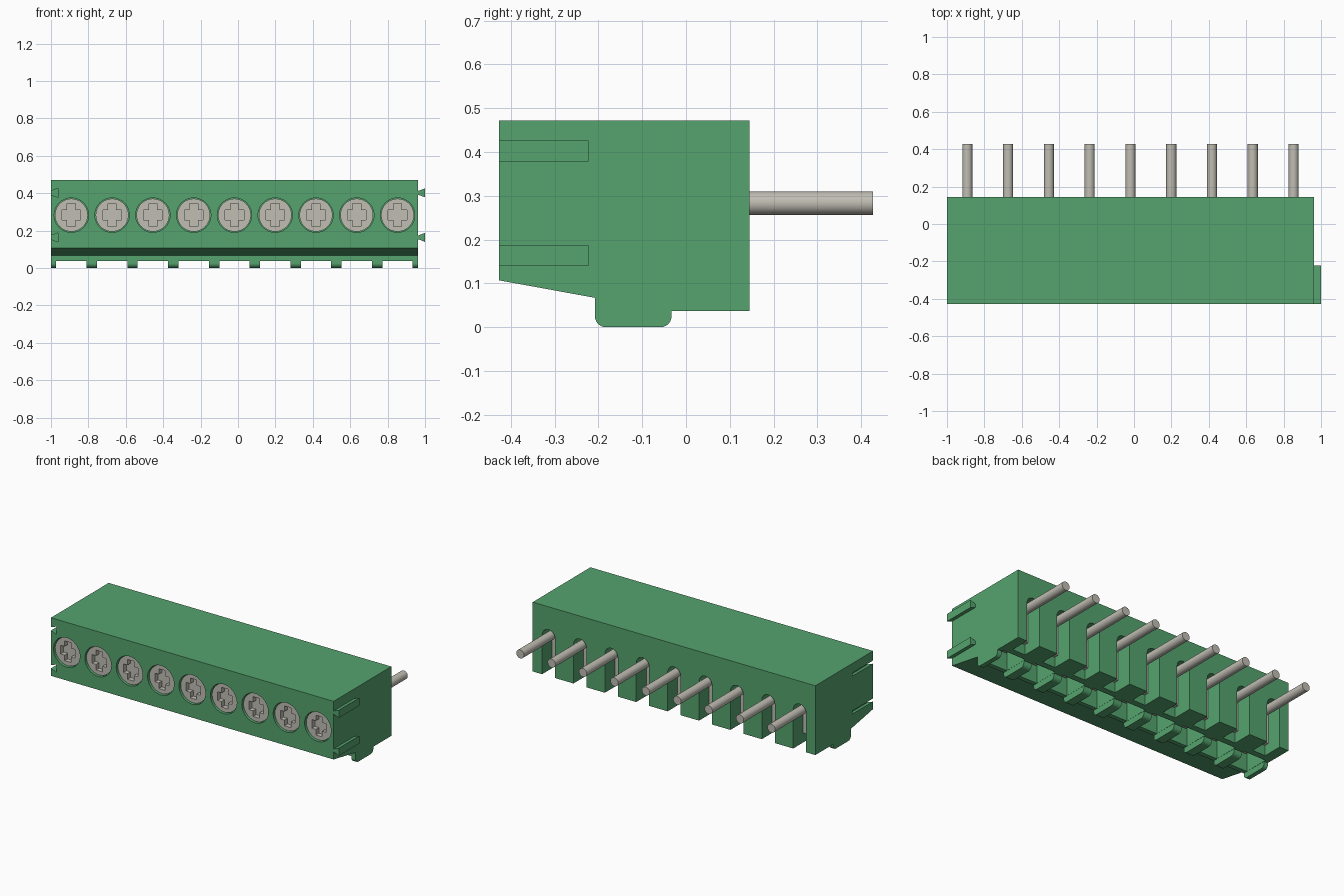
import bpy, bmesh, math

if "Cube" in bpy.data.objects:
    bpy.data.objects.remove(bpy.data.objects["Cube"], do_unlink=True)

COUNT, PITCH = 9, 0.218
LEFT, RIGHT = -1.0, 0.963
FRONT, BACK, TOP, FLOOR = -0.427, 0.145, 0.472, 0.037
SCREW_Z = 0.283
CENTERS = [LEFT + PITCH * (i + 0.5) for i in range(COUNT)]


def material(name, color):
    m = bpy.data.materials.new(name)
    m.use_nodes = True
    m.diffuse_color = color
    m.node_tree.nodes["Principled BSDF"].inputs["Base Color"].default_value = color
    return m


green = material("green plastic", (0.092, 0.37, 0.158, 1))
metal = material("warm grey metal", (0.53, 0.51, 0.45, 1))


def prism(bm, points, axis, a, b):
    """Extrude an outline along x (points are y,z) or y (points are x,z)."""
    place = (lambda p, t: (t, p[0], p[1])) if axis == "x" else (lambda p, t: (p[0], t, p[1]))
    ends = [[bm.verts.new(place(p, t)) for p in points] for t in (a, b)]
    faces = [bm.faces.new(ends[0]), bm.faces.new(ends[1][::-1])]
    for i in range(len(points)):
        j = (i + 1) % len(points)
        faces.append(bm.faces.new((ends[0][j], ends[0][i], ends[1][i], ends[1][j])))
    bmesh.ops.recalc_face_normals(bm, faces=faces)


def rect(u0, u1, v0, v1):
    return [(u0, v0), (u1, v0), (u1, v1), (u0, v1)]


def arc(u, v, r, start, end, steps):
    angles = [math.radians(start + (end - start) * i / steps) for i in range(steps + 1)]
    return [(u + r * math.cos(t), v + r * math.sin(t)) for t in angles]


def circle(u, v, r, sides=40):
    return arc(u, v, r, 0, 360, sides)[:-1]


def make(name, bm, mat, smooth=False):
    mesh = bpy.data.meshes.new(name)
    bm.to_mesh(mesh)
    bm.free()
    ob = bpy.data.objects.new(name, mesh)
    bpy.context.collection.objects.link(ob)
    mesh.materials.append(mat)
    if smooth:
        bpy.ops.object.select_all(action="DESELECT")
        ob.select_set(True)
        bpy.context.view_layer.objects.active = ob
        bpy.ops.object.shade_smooth_by_angle(angle=math.radians(30))
    return ob


def cut(target, cutter):
    cutter.hide_render = True
    cutter.hide_set(True)
    cutter.display_type = "WIRE"
    mod = target.modifiers.new(cutter.name, "BOOLEAN")
    mod.operation, mod.solver, mod.object = "DIFFERENCE", "EXACT", cutter
    # apply the cut so that the helper can go
    bpy.context.view_layer.update()
    result = bpy.data.meshes.new_from_object(
        target.evaluated_get(bpy.context.evaluated_depsgraph_get()))
    target.modifiers.clear()
    target.data = result
    bpy.data.objects.remove(cutter, do_unlink=True)


# Housing: side outline with the sloped front underside
bm = bmesh.new()
prism(bm, [(FRONT, 0.107), (-0.208, 0.067), (-0.208, FLOOR), (BACK, FLOOR),
           (BACK, TOP), (FRONT, TOP)], "x", LEFT, RIGHT)
housing = make("housing", bm, green)

# Screw holes, arched pin slots, wire entries and dovetail grooves
bm = bmesh.new()
for x in CENTERS:
    prism(bm, circle(x, SCREW_Z, 0.092), "y", FRONT - 0.02, -0.37)
    arch = [(x - 0.045, 0.0), (x + 0.045, 0.0)] + arc(x, SCREW_Z, 0.045, 0, 180, 16)
    prism(bm, arch, "y", 0.02, BACK + 0.02)
    prism(bm, rect(-0.18, -0.02, 0.0, 0.22), "x", x - 0.08, x + 0.08)
RAIL_HEIGHTS = (0.164, 0.402)
for z in RAIL_HEIGHTS:
    groove = [(LEFT - 0.02, z - 0.01), (LEFT, z - 0.01), (LEFT + 0.037, z - 0.024),
              (LEFT + 0.037, z + 0.024), (LEFT, z + 0.01), (LEFT - 0.02, z + 0.01)]
    prism(bm, groove, "y", FRONT - 0.02, -0.223)
cut(housing, make("housing_cutter", bm, green))

# Dovetail rails on the left end
bm = bmesh.new()
for z in RAIL_HEIGHTS:
    prism(bm, [(RIGHT, z - 0.01), (1.0, z - 0.024), (1.0, z + 0.024), (RIGHT, z + 0.01)],
          "y", FRONT, -0.223)
make("dovetail_rails", bm, green)

# Rounded feet under the dividers
bm = bmesh.new()
R = 0.025
foot = ([(-0.033, FLOOR), (-0.208, FLOOR)]
        + arc(-0.208 + R, R, R, 180, 270, 6) + arc(-0.033 - R, R, R, 270, 360, 6))
for i in range(COUNT + 1):
    x = LEFT + i * PITCH
    prism(bm, foot, "x", max(LEFT, x - 0.028), min(RIGHT, x + 0.028))
make("feet", bm, green)

# Screws with cross recesses
bm, crosses = bmesh.new(), bmesh.new()
for x in CENTERS:
    prism(bm, circle(x, SCREW_Z, 0.088), "y", -0.415, -0.365)
    quarter = [(0.022, 0.062), (0.022, 0.027), (0.05, 0.027)]
    plus = (quarter + [(u, -v) for u, v in quarter[::-1]]
            + [(-u, -v) for u, v in quarter] + [(-u, v) for u, v in quarter[::-1]])
    prism(crosses, [(x + u, SCREW_Z + v) for u, v in plus], "y", -0.44, -0.385)
screws = make("screws", bm, metal)
cut(screws, make("cross_cutter", crosses, metal))

# Pins
bm = bmesh.new()
for x in CENTERS:
    prism(bm, circle(x, SCREW_Z, 0.027, 24), "y", 0.03, 0.427)
make("pins", bm, metal, True)

# Contact plates in the slots and clamps in the wire entries
bm = bmesh.new()
for x in CENTERS:
    prism(bm, rect(x - 0.042, x + 0.042, 0.1, 0.31), "y", 0.021, 0.05)
    prism(bm, rect(-0.17, -0.03, 0.14, 0.21), "x", x - 0.065, x + 0.065)
make("contacts", bm, metal)
